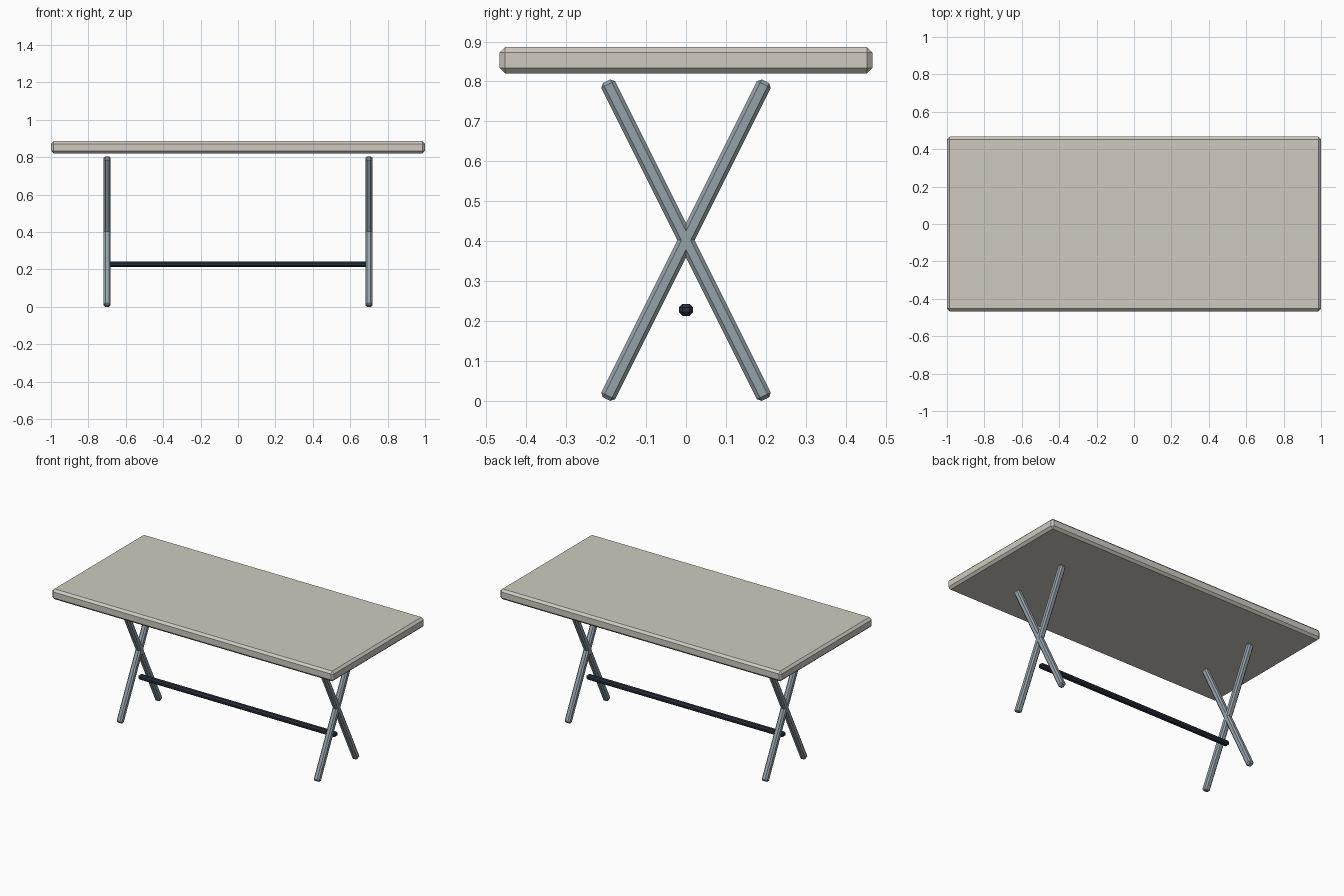
import bpy, math

if "Cube" in bpy.data.objects:
    bpy.data.objects.remove(bpy.data.objects["Cube"])


def material(name, rgb):
    m = bpy.data.materials.new(name)
    m.diffuse_color = (*rgb, 1)
    m.use_nodes = True
    m.node_tree.nodes["Principled BSDF"].inputs["Base Color"].default_value = m.diffuse_color
    return m


def bar(name, size, loc, mat, bevel, tilt=0.0):
    # chamfered box, tilted about x
    bpy.ops.mesh.primitive_cube_add(size=1, location=loc)
    ob = bpy.context.object
    ob.name = name
    ob.scale = size
    bpy.ops.object.transform_apply(location=False, rotation=False, scale=True)
    ob.rotation_euler.x = tilt
    mod = ob.modifiers.new("chamfer", 'BEVEL')
    mod.width = bevel
    mod.segments = 1
    mod.limit_method = 'NONE'
    ob.data.materials.append(mat)
    return ob


stone = material("pale_top", (0.62, 0.59, 0.53))
steel = material("grey_steel", (0.30, 0.36, 0.40))
dark = material("dark_bar", (0.02, 0.028, 0.045))

# tabletop
bar("tabletop", (2.0, 0.934, 0.066), (0, 0, 0.853), stone, 0.014)

# crossed legs at each end
tilt = math.atan(0.5)
for x, side in ((-0.7, "left"), (0.7, "right")):
    for s, way in ((-1, "forward"), (1, "backward")):
        bar(f"{side}_leg_{way}", (0.037, 0.0385, 0.89), (x, 0, 0.4025),
            steel, 0.009, s * tilt)

# stretcher joining the leg pairs
bar("stretcher", (1.4, 0.036, 0.03), (0, 0, 0.228), dark, 0.009)
